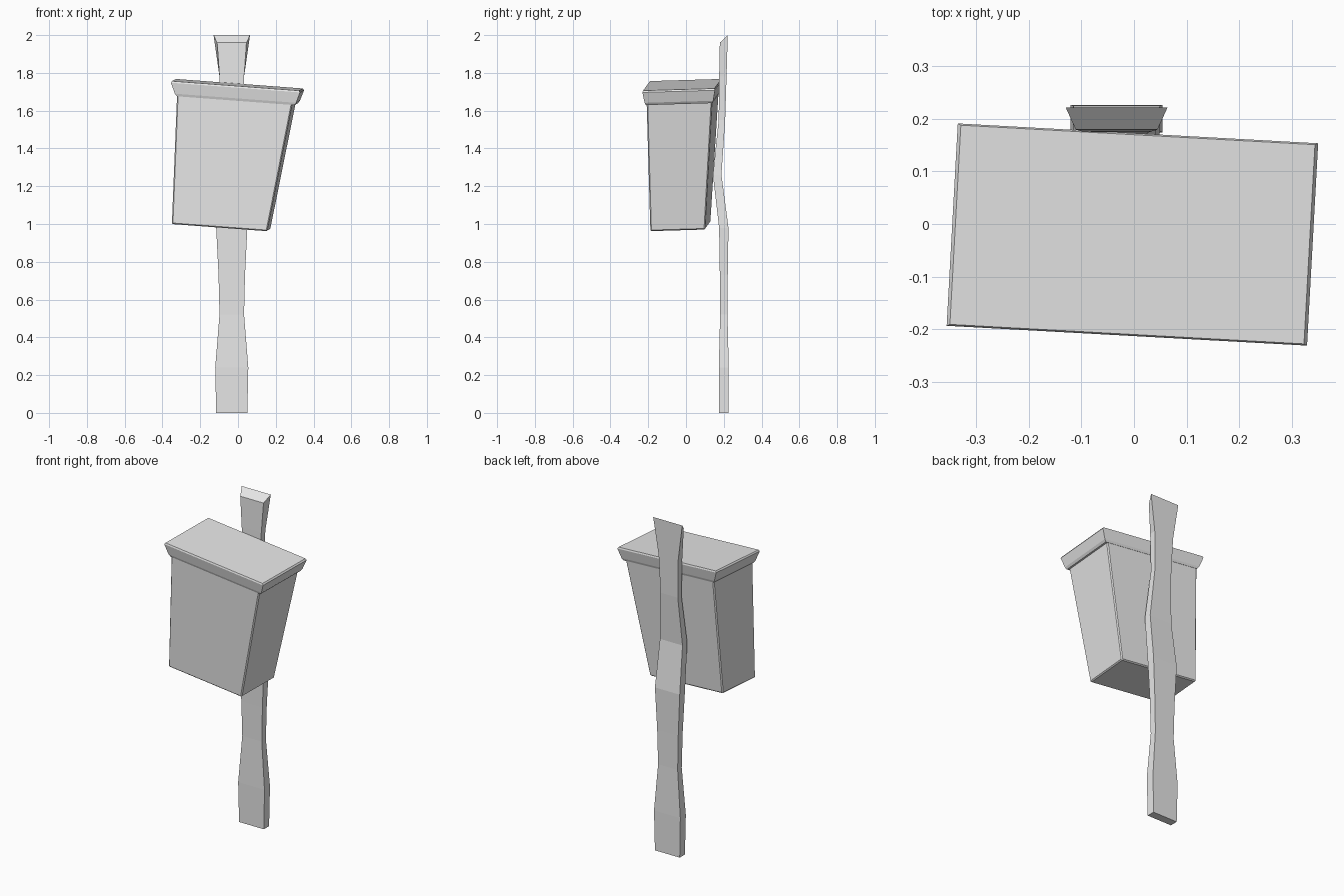
import bpy, bmesh

if "Cube" in bpy.data.objects:
    bpy.data.objects.remove(bpy.data.objects["Cube"], do_unlink=True)

# Single plain grey
grey = bpy.data.materials.new("plain grey")
grey.use_nodes = True
colour = (0.8, 0.8, 0.8, 1)
grey.diffuse_color = colour
grey.node_tree.nodes["Principled BSDF"].inputs["Base Color"].default_value = colour

CORNERS = [(-1, -1), (1, -1), (1, 1), (-1, 1)]


def ring(centre, width, depth, twist=0, tilt=0, rise=0, flare=0):
    """Four corners around a centre: twisted about z, falling to +x, rising to the back."""
    x, y, z = centre
    corners = []
    for side, back in CORNERS:
        across = side * width / 2 * (1 + flare * back)
        along = back * depth / 2
        corners.append((x + across + twist * along,
                        y + along - twist * across,
                        z - tilt * across + rise * along))
    return corners


def loft(name, rings):
    """Skin a stack of four-cornered rings, capped at both ends."""
    bm = bmesh.new()
    loops = [[bm.verts.new(point) for point in points] for points in rings]
    for low, high in zip(loops, loops[1:]):
        for i in range(len(low)):
            bm.faces.new((low[i - 1], low[i], high[i], high[i - 1]))
    bm.faces.new(loops[0])
    bm.faces.new(loops[-1])
    bmesh.ops.recalc_face_normals(bm, faces=bm.faces)
    mesh = bpy.data.meshes.new(name)
    bm.to_mesh(mesh)
    bm.free()
    mesh.materials.append(grey)
    part = bpy.data.objects.new(name, mesh)
    bpy.context.collection.objects.link(part)
    return part


# Warped plank: height, width and distance back; thickness follows the width
post_x = -0.033
post_sections = [
    (0, 0.165, 0.2),
    (0.24, 0.175, 0.2),
    (0.52, 0.13, 0.2),
    (0.73, 0.14, 0.2),
    (0.98, 0.165, 0.2),
    (1.26, 0.15, 0.165),
    (1.55, 0.115, 0.19),
    (1.78, 0.13, 0.195),
]
post_rings = [ring((post_x, back, height), width, width * 0.3)
              for height, width, back in post_sections]
# Sloping top end, wider at the back
post_rings.append(ring((post_x, 0.2, 1.98), 0.174, 0.042, rise=0.95, flare=0.11))
loft("post_board", post_rings)

# Crooked lean shared by the box and its lid
lean = dict(twist=0.055, tilt=0.075, rise=0.03)

# Tapering box with slightly worn edges
box = loft("box_body", [
    ring((-0.09, -0.03, 0.985), 0.505, 0.29, **lean),
    ring((-0.007, -0.018, 1.673), 0.612, 0.348, **lean),
])
worn = box.modifiers.new("worn edges", "BEVEL")
worn.width = 0.006
worn.segments = 1

# Flared lid: each ring gives its height and its overhang past the box
loft("box_lid", [
    ring((-0.003, -0.02, height), 0.612 + overhang, 0.348 + overhang / 2, **lean)
    for height, overhang in [(1.658, 0.01), (1.671, 0.03), (1.728, 0.072), (1.737, 0.06)]
])
